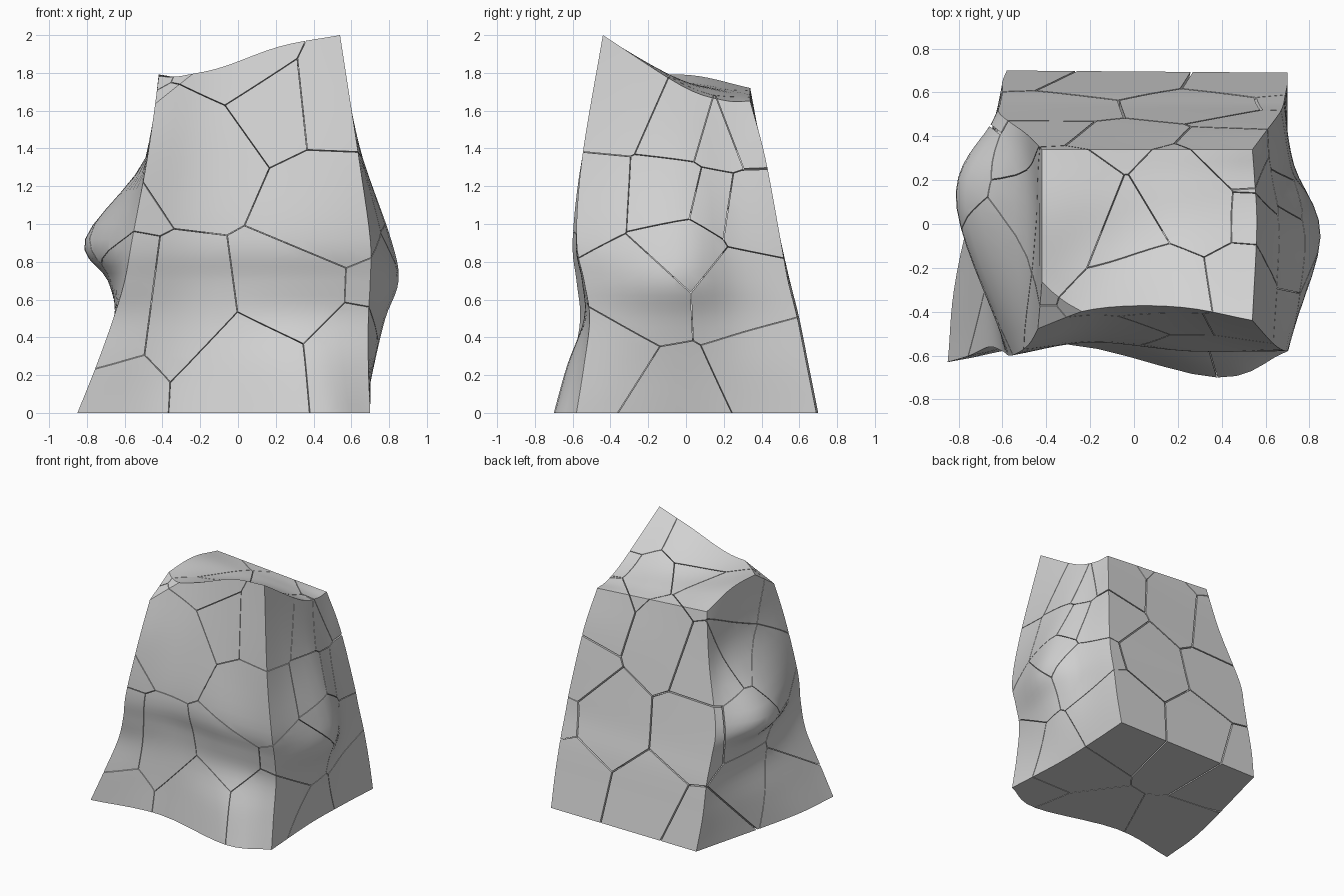
import bpy
import bmesh
from mathutils import Vector

if "Cube" in bpy.data.objects:
    bpy.data.objects.remove(bpy.data.objects["Cube"])

SIDE_STEPS = 15
HEIGHT_STEPS = 30
LEVELS = [0, .25, .5, .7, .92, 1.35]

# Vertical profiles: top height, then x, y at each level and at the top
front_right_corner = (1.77, [(-.85, -.63), (-.75, -.6), (-.66, -.56), (-.6, -.58),
                             (-.56, -.6), (-.48, -.55), (-.42, -.44)])
front_hollow = (1.82, [(-.3, -.55), (-.27, -.52), (-.24, -.5), (-.2, -.51),
                       (-.2, -.54), (-.17, -.48), (-.12, -.38)])
front_bulge = (1.94, [(.38, -.7), (.33, -.63), (.28, -.54), (.26, -.55),
                      (.25, -.58), (.23, -.5), (.22, -.38)])
front_left_corner = (2.0, [(.7, -.58), (.69, -.54), (.69, -.51), (.7, -.54),
                           (.7, -.58), (.64, -.55), (.54, -.44)])
left_bulge = (1.73, [(.67, -.05), (.72, -.06), (.78, -.06), (.85, -.06),
                     (.81, -.05), (.66, -.06), (.56, -.02)])
left_hollow = (1.655, [(.68, .35), (.7, .32), (.71, .29), (.73, .27),
                       (.71, .25), (.61, .22), (.55, .2)])
back_left_corner = (1.65, [(.7, .69), (.7, .64), (.69, .59), (.68, .54),
                           (.66, .5), (.6, .42), (.54, .34)])
back_right_corner = (1.72, [(-.58, .7), (-.6, .65), (-.6, .6), (-.61, .55),
                            (-.61, .5), (-.49, .41), (-.42, .34)])
right_bulge = (1.79, [(-.8, -.18), (-.72, -.04), (-.65, .06), (-.69, .1),
                      (-.81, .11), (-.49, .05), (-.42, 0)])

SIDES = [
    [front_right_corner, front_hollow, front_bulge, front_left_corner],
    [front_left_corner, left_bulge, left_hollow, back_left_corner],
    [back_left_corner, back_right_corner],
    [back_right_corner, right_bulge, front_right_corner],
]

# Shard centres, grouped by the face they show on
FRONT_SHARDS = [(-.17, -.4, 1.37), (-.27, -.4, .55), (.45, -.4, 1.1), (.25, -.4, .62),
                (.05, -.5, .25), (.05, -.3, 1.85), (.2, -.35, 1.62), (.48, -.35, 1.65),
                (.6, -.4, .27), (-.65, -.4, .6)]
LEFT_SHARDS = [(.6, -.05, 1.12), (.5, 0, 1.5), (.5, .17, 1.45), (.6, .12, 1.08),
               (.6, .32, 1.05), (.65, -.2, .64), (.65, 0, .86), (.65, .25, .66), (.6, -.1, .08)]
BACK_SHARDS = [(-.08, .32, 1.38), (.5, .3, 1.5), (-.42, .35, 1.3), (.28, .45, .75),
               (-.4, .45, .8), (.5, .34, .3), (-.15, .5, .25), (-.52, .5, .1)]
RIGHT_SHARDS = [(-.5, .12, 1.4), (-.6, -.2, 1.1), (-.6, .2, .8), (-.6, -.2, .25), (-.6, .2, .4)]
CORE_SHARDS = [(-.3, .02, 1.6), (0, -.1, 1.6), (.25, .05, 1.6), (0, 0, .6)]


def spline(points, t):
    """Point at t (0 to 1) on a smooth curve through all the points."""
    spans = len(points) - 1
    i = min(int(t * spans), spans - 1)
    u = t * spans - i
    b, c = points[i], points[i + 1]
    a = points[i - 1] if i > 0 else b * 2 - c
    d = points[i + 2] if i + 2 <= spans else c * 2 - b
    tangent_b, tangent_c = (c - a) / 2, (d - b) / 2
    u2, u3 = u * u, u * u * u
    return (b * (2 * u3 - 3 * u2 + 1) + tangent_b * (u3 - 2 * u2 + u)
            + c * (3 * u2 - 2 * u3) + tangent_c * (u3 - u2))


def profile_point(profile, t):
    top, outline = profile
    heights = LEVELS + [top]
    return spline([Vector((x, y, z)) for (x, y), z in zip(outline, heights)], t)


def ring_points(t):
    """Closed outline of the rock at height fraction t."""
    ring = []
    for side in SIDES:
        controls = [profile_point(p, t) for p in side]
        ring += [spline(controls, i / SIDE_STEPS) for i in range(SIDE_STEPS)]
    return ring


def add_cap(bm, ring):
    """Fill a four-sided ring with a blended grid."""
    n = SIDE_STEPS

    def edge_vert(i, j):
        if j == 0:
            return ring[i]
        if i == n:
            return ring[n + j]
        if j == n:
            return ring[3 * n - i]
        if i == 0:
            return ring[(4 * n - j) % (4 * n)]

    grid = {}
    for i in range(n + 1):
        for j in range(n + 1):
            vert = edge_vert(i, j)
            if vert is None:
                u, v = i / n, j / n
                co = (edge_vert(i, 0).co * (1 - v) + edge_vert(i, n).co * v
                      + edge_vert(0, j).co * (1 - u) + edge_vert(n, j).co * u
                      - edge_vert(0, 0).co * (1 - u) * (1 - v) - edge_vert(n, 0).co * u * (1 - v)
                      - edge_vert(0, n).co * (1 - u) * v - edge_vert(n, n).co * u * v)
                vert = bm.verts.new(co)
            grid[i, j] = vert
    for i in range(n):
        for j in range(n):
            bm.faces.new((grid[i, j], grid[i + 1, j], grid[i + 1, j + 1], grid[i, j + 1]))


def trim(bm, point, normal):
    """Remove everything beyond a plane and close the cut."""
    geom = bm.verts[:] + bm.edges[:] + bm.faces[:]
    cut = bmesh.ops.bisect_plane(bm, geom=geom, dist=1e-5, plane_co=point,
                                 plane_no=normal, clear_outer=True)
    rim = [e for e in cut["geom_cut"] if isinstance(e, bmesh.types.BMEdge) and e.is_boundary]
    if rim:
        bmesh.ops.holes_fill(bm, edges=rim, sides=0)


def build_body():
    """Whole rock: lofted walls, top and bottom, with a chipped top corner."""
    bm = bmesh.new()
    rings = [[bm.verts.new(p) for p in ring_points(k / HEIGHT_STEPS)]
             for k in range(HEIGHT_STEPS + 1)]
    count = len(rings[0])
    for low, high in zip(rings, rings[1:]):
        for i in range(count):
            j = (i + 1) % count
            bm.faces.new((low[i], low[j], high[j], high[i]))
    add_cap(bm, rings[0])
    add_cap(bm, rings[-1])
    bmesh.ops.recalc_face_normals(bm, faces=bm.faces)
    trim(bm, Vector((-.42, -.44, 1.67)), Vector((-.42, -.49, .77)))
    return bm


def cut_shard(body, centre, others):
    """Trim a copy of the rock to the region nearest to centre, leaving thin cracks."""
    bm = body.copy()
    for other in sorted(others, key=lambda o: (o - centre).length):
        middle = (centre + other) / 2
        normal = (other - centre).normalized()
        gap = .005 if middle.y > .3 else .002
        trim(bm, middle - normal * gap, normal)
    bmesh.ops.recalc_face_normals(bm, faces=bm.faces)
    return bm


stone = bpy.data.materials.new("pale_grey_stone")
stone.use_nodes = True
stone.diffuse_color = (.65, .65, .65, 1)
stone.node_tree.nodes["Principled BSDF"].inputs["Base Color"].default_value = (.65, .65, .65, 1)

# Break the rock into shards
body = build_body()
groups = {"front": FRONT_SHARDS, "left": LEFT_SHARDS, "back": BACK_SHARDS,
          "right": RIGHT_SHARDS, "core": CORE_SHARDS}
centres = [Vector(c) for group in groups.values() for c in group]
for label, group in groups.items():
    for number, centre in enumerate(map(Vector, group), 1):
        shard = cut_shard(body, centre, [c for c in centres if c != centre])
        name = f"{label}_rock_shard_{number}"
        mesh = bpy.data.meshes.new(name)
        shard.to_mesh(mesh)
        shard.free()
        mesh.materials.append(stone)
        mesh.shade_smooth()
        mesh.set_sharp_from_angle(angle=.5)
        bpy.context.collection.objects.link(bpy.data.objects.new(name, mesh))
body.free()
